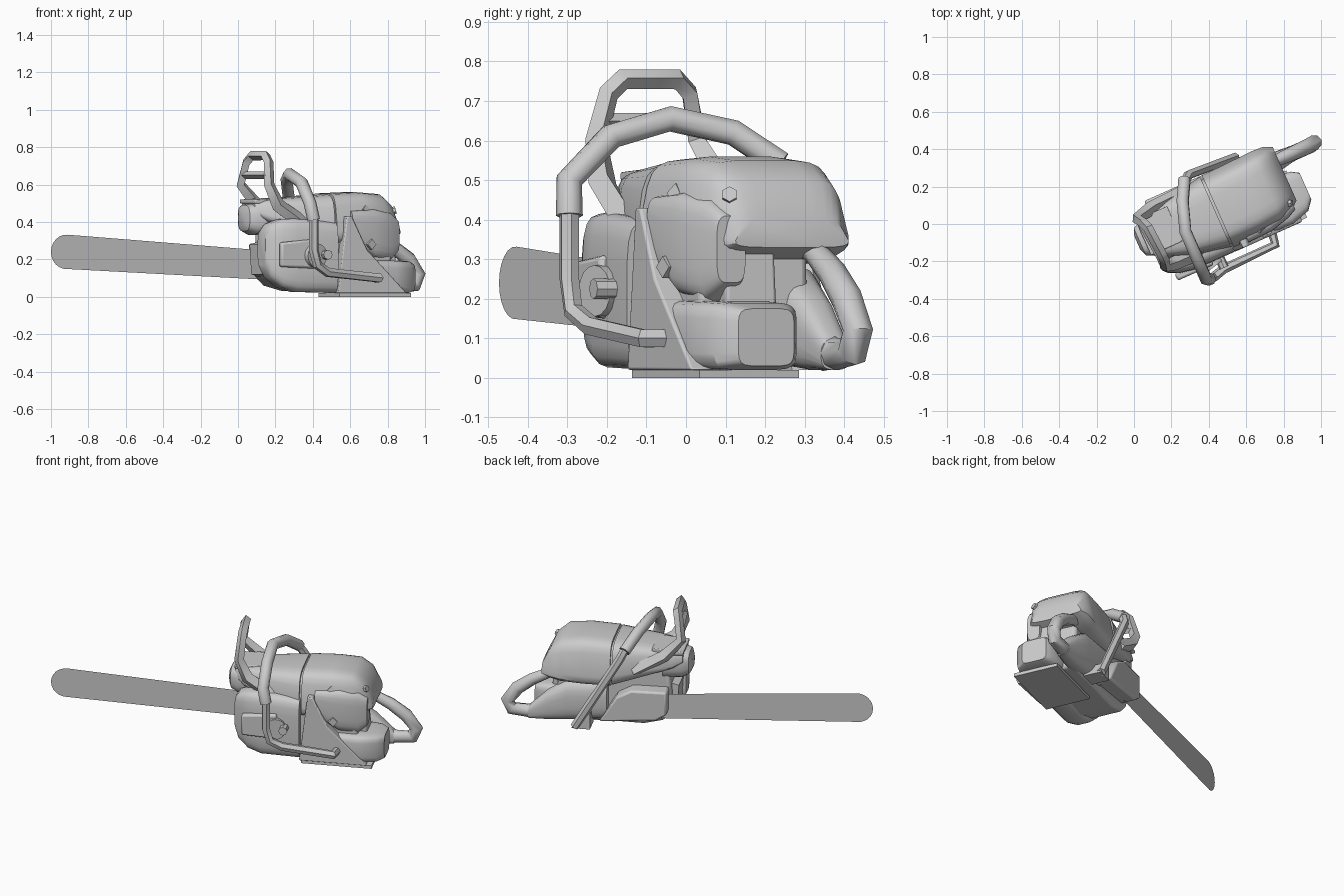
import bpy, bmesh, math
from mathutils import Matrix, Vector

if "Cube" in bpy.data.objects:
    bpy.data.objects.remove(bpy.data.objects["Cube"], do_unlink=True)

# The saw is built along its own length, then turned as a whole
TURN = Matrix.Rotation(math.radians(24), 4, 'Z')
BACK = TURN.inverted()

grey = bpy.data.materials.new("plain grey")
grey.use_nodes = True
GREY = (0.6, 0.6, 0.6, 1)
grey.diffuse_color = GREY
grey.node_tree.nodes["Principled BSDF"].inputs["Base Color"].default_value = GREY


def finish(obj, bevel=0, smooth=35):
    obj.matrix_world = TURN
    obj.data.materials.append(grey)
    bpy.ops.object.select_all(action='DESELECT')
    obj.select_set(True)
    bpy.context.view_layer.objects.active = obj
    if obj.type == 'CURVE':
        bpy.ops.object.convert(target='MESH')
        obj = bpy.context.object
    if bevel:
        mod = obj.modifiers.new("bevel", 'BEVEL')
        mod.width = bevel
        mod.segments = 2
    bpy.ops.object.shade_smooth_by_angle(angle=math.radians(smooth))
    return obj


def from_bmesh(name, bm, **style):
    bmesh.ops.recalc_face_normals(bm, faces=bm.faces)
    mesh = bpy.data.meshes.new(name)
    bm.to_mesh(mesh)
    bm.free()
    obj = bpy.data.objects.new(name, mesh)
    bpy.context.collection.objects.link(obj)
    return finish(obj, **style)


def prism(name, outline, y0, y1=None, **style):
    """Side outline (x, z), pushed sideways from y0 to y1, or left as a sheet."""
    bm = bmesh.new()
    near = [bm.verts.new((x, y0, z)) for x, z in outline]
    bm.faces.new(near)
    if y1 is not None:
        far = [bm.verts.new((x, y1, z)) for x, z in outline]
        bm.faces.new(far)
        for i in range(len(near)):
            bm.faces.new((near[i - 1], near[i], far[i], far[i - 1]))
    return from_bmesh(name, bm, **style)


def loft(name, sections, power=0.5, sides=20, taper=0, **style):
    """Rounded-box rings along x: (x, y0, y1, z0, z1); taper narrows the top."""
    bm = bmesh.new()
    rings = []
    for x, y0, y1, z0, z1 in sections:
        ring = []
        for i in range(sides):
            a = math.tau * (i + 0.5) / sides
            c, s = math.cos(a), math.sin(a)
            c = math.copysign(abs(c) ** power, c)
            s = math.copysign(abs(s) ** power, s)
            c *= 1 - taper * (s + 1) / 2
            ring.append(bm.verts.new((x, (y0 + y1 + c * (y1 - y0)) / 2,
                                      (z0 + z1 + s * (z1 - z0)) / 2)))
        rings.append(ring)
    for a, b in zip(rings, rings[1:]):
        for i in range(sides):
            j = (i + 1) % sides
            bm.faces.new((a[i], a[j], b[j], b[i]))
    bm.faces.new(rings[0])
    bm.faces.new(rings[-1])
    return from_bmesh(name, bm, **style)


def tube(name, points, radius, round_steps=1, widths=None, **style):
    curve = bpy.data.curves.new(name, 'CURVE')
    curve.dimensions = '3D'
    curve.bevel_depth = radius
    curve.bevel_resolution = round_steps
    curve.use_fill_caps = True
    line = curve.splines.new('POLY')
    line.points.add(len(points) - 1)
    for i, p in enumerate(points):
        line.points[i].co = (*p, 1)
        line.points[i].radius = widths[i] if widths else 1
    obj = bpy.data.objects.new(name, curve)
    bpy.context.collection.objects.link(obj)
    return finish(obj, **style)


def rod(name, centre, direction, radius, depth, sides=16):
    bm = bmesh.new()
    turn = Vector(direction).to_track_quat('Z', 'Y').to_matrix().to_4x4()
    bmesh.ops.create_cone(bm, cap_ends=True, segments=sides, radius1=radius,
                          radius2=radius, depth=depth,
                          matrix=Matrix.Translation(centre) @ turn)
    return from_bmesh(name, bm)


def placed(x, y, z):
    return BACK @ Vector((x, y, z))


# Guide bar: a thin sheet with a round nose, swung slightly about its tip
nose = [(-1.014 + 0.092 * math.cos(a), 0.24 + 0.092 * math.sin(a))
        for a in (math.radians(85 + 190 * i / 12) for i in range(13))]
bar = prism("guide_bar", nose + [(0.2, 0.09), (0.2, 0.245)], -0.025)
tip = Matrix.Translation((-1.1, -0.025, 0))
bar.matrix_world = TURN @ tip @ Matrix.Rotation(math.radians(2.5), 4, 'Z') @ tip.inverted()

# Sprocket cover on the bar side
prism("sprocket_cover", [(0.1, 0.14), (0.1, 0.285), (0.31, 0.28), (0.4, 0.23),
                         (0.5, 0.065), (0.16, 0.1)], -0.01, 0.09, bevel=0.012)

# Crankcase and base
prism("crankcase", [(0.08, 0.12), (0.1, 0.4), (0.45, 0.43), (0.76, 0.36),
                    (0.78, 0.03), (0.25, 0.03), (0.14, 0.06)], -0.3, 0.0, bevel=0.02)
prism("base_plate", [(0.44, 0), (0.86, 0), (0.86, 0.02), (0.44, 0.02)], -0.345, -0.07)
prism("bumper", [(0.06, 0.12), (0.05, 0.28), (0.12, 0.3), (0.12, 0.1)], -0.2, -0.04)

# Muffler and shelf at the nose
loft("muffler", [(-0.025, -0.14, -0.06, 0.38, 0.46), (-0.01, -0.18, -0.02, 0.35, 0.49),
                 (0.03, -0.2, 0.0, 0.33, 0.5), (0.14, -0.21, 0.02, 0.33, 0.5)], power=0.65)
prism("muffler_shelf", [(0.015, 0.5), (0.015, 0.52), (0.2, 0.53), (0.2, 0.48)],
      -0.19, 0.015, bevel=0.005)

# Engine cover in two shells with a seam between them
loft("front_cover", [(0.02, -0.19, 0.01, 0.44, 0.51), (0.08, -0.24, 0.03, 0.4, 0.52),
                     (0.2, -0.29, 0.06, 0.36, 0.53), (0.425, -0.34, 0.1, 0.28, 0.55)],
     power=0.45, taper=0.18)
loft("cover_seam", [(0.4, -0.32, 0.08, 0.3, 0.535), (0.46, -0.32, 0.08, 0.3, 0.535)],
     power=0.45, taper=0.18)
loft("rear_cover", [(0.437, -0.345, 0.105, 0.28, 0.553), (0.6, -0.345, 0.11, 0.28, 0.56),
                    (0.73, -0.33, 0.115, 0.29, 0.55), (0.795, -0.295, 0.11, 0.31, 0.5),
                    (0.845, -0.25, 0.085, 0.33, 0.4)], power=0.38, taper=0.25)
loft("cover_skirt", [(0.52, -0.34, -0.22, 0.3, 0.46), (0.66, -0.335, -0.2, 0.21, 0.47),
                     (0.77, -0.305, -0.19, 0.195, 0.45), (0.82, -0.28, -0.2, 0.24, 0.41)])

# Starter housing on the handle side
loft("starter_housing", [(0.035, -0.285, -0.18, 0.16, 0.35), (0.06, -0.315, -0.18, 0.1, 0.39),
                         (0.12, -0.34, -0.18, 0.05, 0.415), (0.2, -0.355, -0.18, 0.025, 0.42),
                         (0.43, -0.355, -0.18, 0.02, 0.4)], power=0.45)
prism("starter_panel", [(0.09, 0.16), (0.09, 0.29), (0.3, 0.31), (0.3, 0.15)],
      -0.372, -0.33, bevel=0.012)
rod("starter_disc", (0.29, -0.365, 0.22), (0.25, -1, 0), 0.065, 0.04)
rod("starter_knob", (0.345, -0.375, 0.225), (0, -1, 0), 0.026, 0.07, 8)
prism("side_fin", [(0.48, 0.43), (0.51, 0.43), (0.6, 0.25), (0.83, 0.02), (0.43, 0.02)],
      -0.355, -0.29, bevel=0.006)

# Fuel tank with the carburettor neck above
loft("fuel_tank", [(0.55, -0.34, -0.06, 0.02, 0.2), (0.78, -0.345, -0.07, 0.02, 0.195),
                   (0.88, -0.315, -0.085, 0.02, 0.19), (0.92, -0.265, -0.11, 0.03, 0.175)],
     power=0.35)
prism("carburettor_neck", [(0.6, 0.15), (0.82, 0.15), (0.8, 0.33), (0.6, 0.33)],
      -0.25, -0.11, bevel=0.01)

# Rear handle: closed loop growing out of its base
loft("handle_base", [(0.46, -0.08, 0.06, 0.06, 0.3), (0.7, -0.08, 0.06, 0.03, 0.28),
                     (0.82, -0.06, 0.05, 0.02, 0.2), (0.93, -0.04, 0.04, 0.02, 0.095)],
     power=0.65)
tube("rear_handle", [(0.74, 0, 0.335), (0.81, 0, 0.315), (0.91, 0, 0.265), (1.0, 0, 0.2),
                     (1.058, 0.005, 0.12), (1.035, 0, 0.066), (0.94, 0, 0.06), (0.78, 0, 0.08)],
     0.037, 2, [0.8, 0.85, 1, 1.1, 1.1, 1.1, 1.1, 1.4], smooth=50)

# Wraparound front handle: lower rail, grip, bar-side brace
rail = [placed(*p) for p in ((0.73, -0.02, 0.1), (0.755, -0.11, 0.1), (0.48, -0.24, 0.13),
                             (0.425, -0.285, 0.17), (0.405, -0.295, 0.25), (0.405, -0.295, 0.44))]
grip = [placed(*p) for p in ((0.405, -0.295, 0.41), (0.385, -0.295, 0.5), (0.34, -0.19, 0.61),
                             (0.275, -0.04, 0.655), (0.26, 0.12, 0.62), (0.27, 0.24, 0.54))]
brace = [placed(0.27, 0.22, 0.56), placed(0.29, 0.262, 0.49), (0.64, 0.105, 0.03)]
tube("handle_rail", rail, 0.026)
tube("handle_grip", grip, 0.034, 2, smooth=50)
tube("handle_brace", brace, 0.026)
prism("brace_foot", [(0.55, 0.02), (0.66, 0.02), (0.62, 0.1), (0.55, 0.12)], 0.0, 0.11)

# Hand guard: two swept legs, a top hoop and a cross bar
near = [(0.29, -0.28, 0.37), (0.11, -0.28, 0.49), (0.06, -0.275, 0.6), (0.07, -0.245, 0.72)]
far = [(0.3, 0.045, 0.39), (0.12, 0.04, 0.5), (0.025, 0.02, 0.6), (0.045, -0.01, 0.72)]
hoop = [(0.07, -0.205, 0.755), (0.06, -0.05, 0.755)]
tube("hand_guard", near + hoop + far[::-1], 0.027, 0,
     [1.5, 1.4, 1.1, 1, 1, 1, 1, 1.1, 1.4, 1.5])
tube("guard_cross_bar", [(0.06, -0.265, 0.65), (0.035, 0.005, 0.65)], 0.02, 0)

# Small fittings on the cover
rod("cover_bolt", placed(0.81, 0.11, 0.455), BACK.to_3x3() @ Vector((1, 0, 0.3)), 0.02, 0.07, 6)
rod("cover_latch", placed(0.67, -0.01, 0.46), (0.3, -1, 0.3), 0.025, 0.06, 4)
rod("cover_clip", placed(0.7, -0.035, 0.28), (0.2, -1, 0), 0.028, 0.06, 4)
